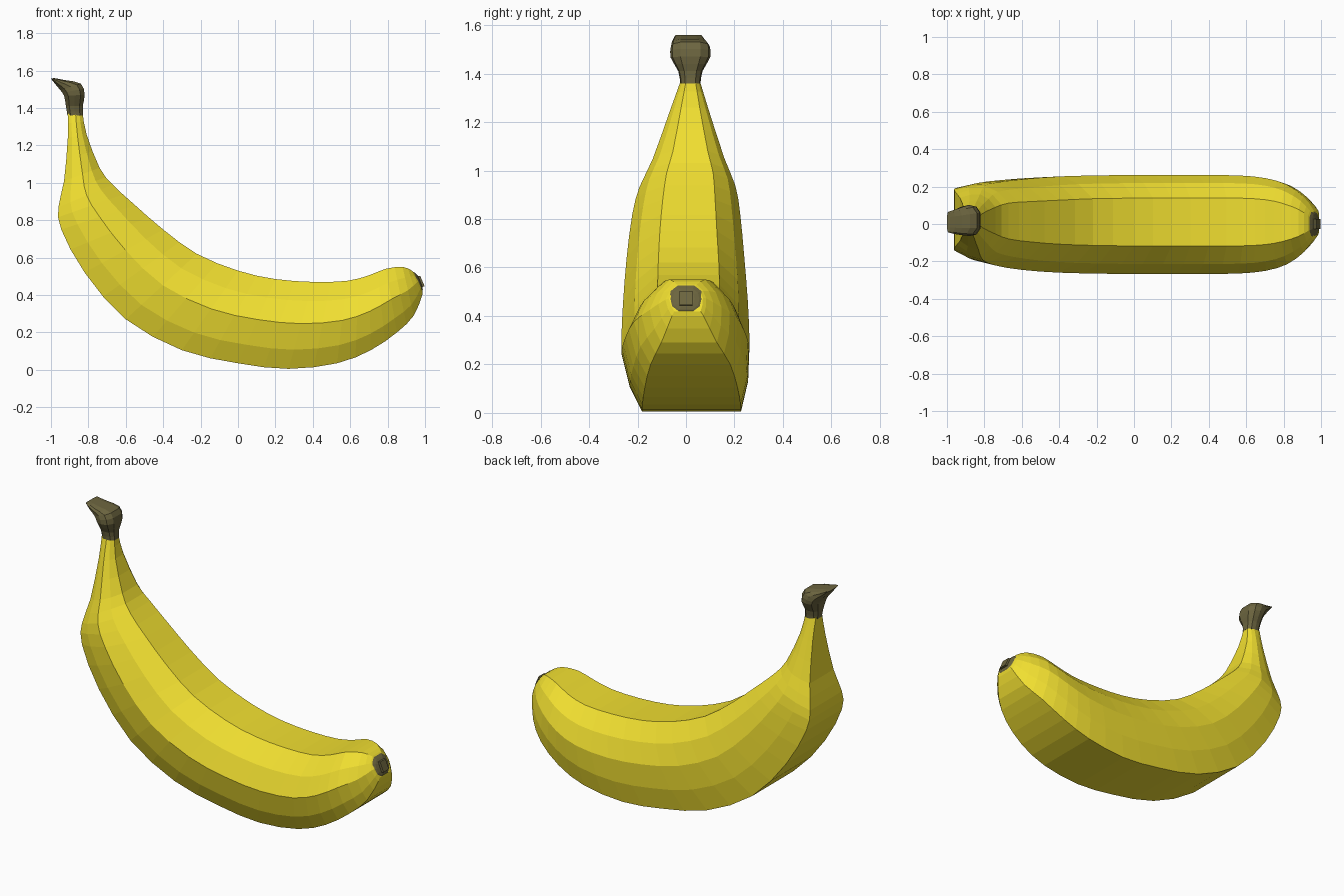
import bpy, bmesh

# Cross-section: (sideways factor, 0 = outer curve .. 1 = inner curve)
BODY = [(-.44, 1), (.04, 1), (.52, 1), (.82, .8), (.98, .56), (.96, .27), (.85, 0),
        (.1, 0), (-.68, 0), (-.87, .22), (-1, .52), (-.8, .78)]
OCT = [(-.5, 1), (.5, 1), (.9, .8), (1, .5), (.9, .2), (.5, 0), (-.5, 0), (-.9, .2), (-1, .5), (-.9, .8)]
BOX = [(-1, 1), (1, 1), (1, 0), (-1, 0)]


def material(name, rgb):
    m = bpy.data.materials.new(name)
    m.diffuse_color = (*rgb, 1)
    return m


def smooth_stations(st):
    # Insert a Catmull-Rom midpoint between neighbouring stations
    out = []
    for i in range(len(st) - 1):
        a, b, c, d = st[max(i - 1, 0)], st[i], st[i + 1], st[min(i + 2, len(st) - 1)]
        out.append(b)
        out.append(tuple((9 * (q + r) - p - s) / 16 for p, q, r, s in zip(a, b, c, d)))
    return out + [st[-1]]


def loft(name, stations, section, mat):
    # Station: inner x, inner z, outer x, outer z, half width, sideways shift
    bm = bmesh.new()
    rings = []
    for ix, iz, ox, oz, w, y in stations:
        rings.append([bm.verts.new((ox + (ix - ox) * t, y + s * w, oz + (iz - oz) * t))
                      for s, t in section])
    n = len(section)
    for a, b in zip(rings, rings[1:]):
        for i in range(n):
            j = (i + 1) % n
            bm.faces.new((a[i], a[j], b[j], b[i]))
    bm.faces.new(rings[0])
    bm.faces.new(rings[-1])
    bmesh.ops.recalc_face_normals(bm, faces=bm.faces)
    me = bpy.data.meshes.new(name)
    bm.to_mesh(me)
    bm.free()
    me.materials.append(mat)
    ob = bpy.data.objects.new(name, me)
    bpy.context.collection.objects.link(ob)
    return ob


yellow = material("peel_yellow", (.88, .74, .03))
brown = material("stem_brown", (.15, .13, .05))

# Curved fruit body, from the stem neck to the blossom end
body = [
    (-.83, 1.37, -.91, 1.37, .04, .018),
    (-.81, 1.26, -.91, 1.24, .08, .015),
    (-.74, 1.08, -.93, 1.01, .15, .012),
    (-.67, .99, -.96, .87, .20, .008),
    (-.55, .88, -.945, .75, .225, .003),
    (-.40, .75, -.82, .52, .245, 0),
    (-.22, .62, -.60, .27, .26, 0),
    (0, .53, -.30, .105, .266, 0),
    (.2, .485, 0, .035, .267, 0),
    (.4, .47, .27, .005, .267, 0),
    (.58, .475, .53, .035, .265, 0),
    (.70, .505, .71, .105, .25, 0),
    (.79, .54, .85, .20, .215, 0),
    (.88, .55, .94, .29, .15, 0),
    (.93, .53, .985, .40, .085, 0),
    (.947, .512, .985, .425, .065, 0)]
loft("banana_body", smooth_stations(body), BODY, yellow)

# Flared stem cap, bent outward at the top
stem = [
    (-.828, 1.36, -.912, 1.36, .042, .018),
    (-.83, 1.41, -.92, 1.41, .05, .018),
    (-.82, 1.47, -.93, 1.465, .082, .018),
    (-.84, 1.53, -.95, 1.495, .08, .018),
    (-.92, 1.548, -.975, 1.525, .068, .012),
    (-.985, 1.56, -1, 1.556, .055, .01)]
loft("stem", smooth_stations(stem), OCT, brown)

# Dark patch and small square nub at the blossom end
loft("blossom_patch", [(.938, .525, .986, .415, .07, 0), (.952, .513, .988, .427, .055, 0),
                       (.962, .502, .987, .44, .035, 0)], OCT, brown)
loft("blossom_nub", [(.945, .50, .97, .44, .028, 0), (.974, .502, .998, .446, .026, 0)], BOX, brown)
